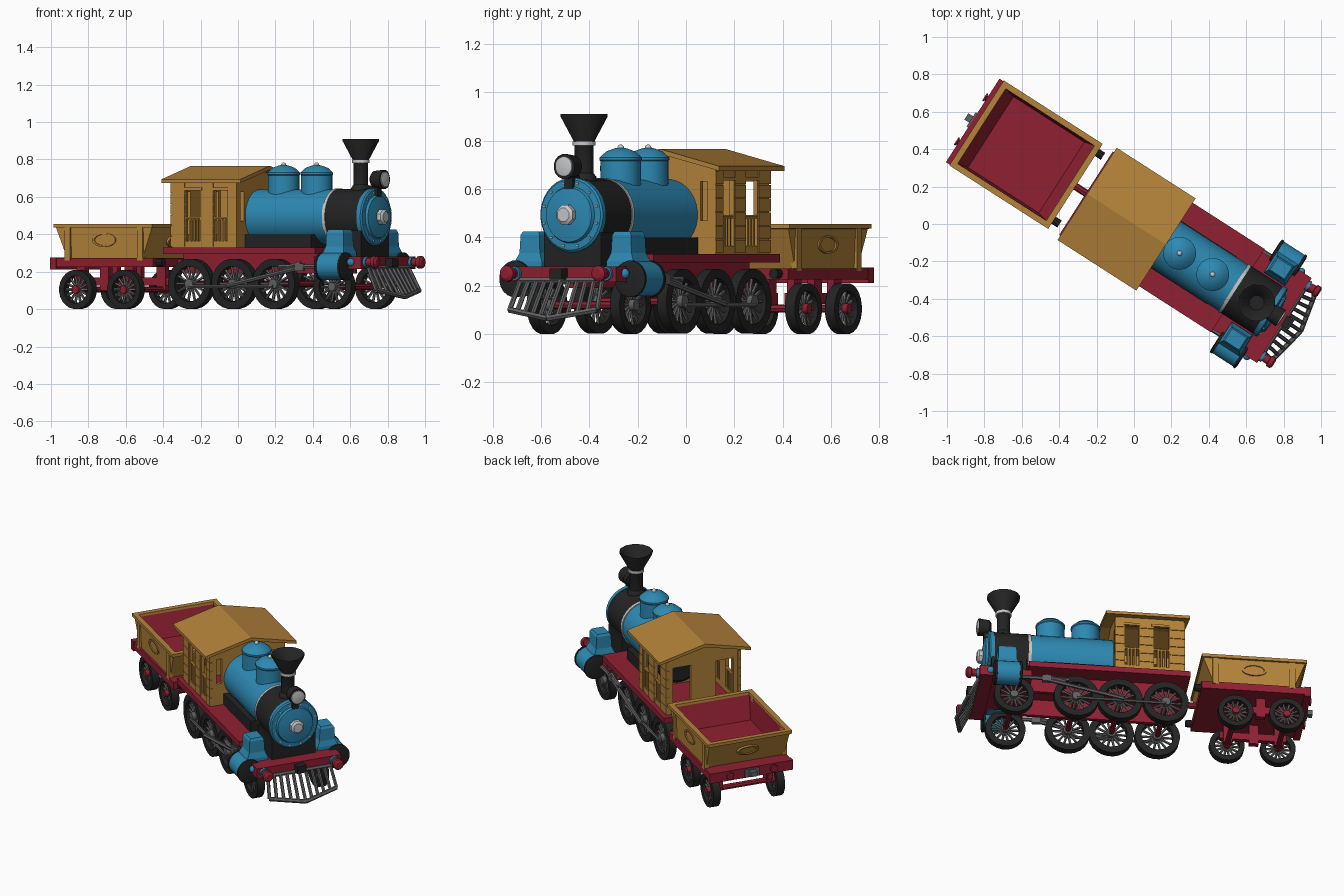
import bpy, bmesh, math
from mathutils import Vector, Matrix

if "Cube" in bpy.data.objects:
    bpy.data.objects.remove(bpy.data.objects["Cube"])

# Built along local x (forward), then turned into place
TURN = Matrix.Rotation(math.radians(-32.7), 4, 'Z')

def material(name, c):
    m = bpy.data.materials.new(name)
    m.diffuse_color = (*c, 1)
    m.use_nodes = True
    m.node_tree.nodes["Principled BSDF"].inputs["Base Color"].default_value = m.diffuse_color
    return m

BLUE = material("blue paint", (.026, .25, .45))
WOOD = material("ochre wood", (.46, .23, .043))
RED = material("dark red", (.28, .014, .032))
BLACK = material("black iron", (.017, .017, .018))
GREY = material("grey steel", (.12, .12, .123))
SILVER = material("silver", (.57, .58, .59))

def make(name, verts, faces, mat, smooth=True):
    me = bpy.data.meshes.new(name)
    bm = bmesh.new()
    vs = [bm.verts.new(v) for v in verts]
    for f in faces:
        bm.faces.new([vs[i] for i in f])
    bmesh.ops.remove_doubles(bm, verts=bm.verts, dist=1e-5)
    bmesh.ops.recalc_face_normals(bm, faces=bm.faces)
    bm.to_mesh(me)
    bm.free()
    me.materials.append(mat)
    if smooth:
        me.polygons.foreach_set("use_smooth", [True] * len(me.polygons))
        me.set_sharp_from_angle(angle=math.radians(35))
    ob = bpy.data.objects.new(name, me)
    bpy.context.collection.objects.link(ob)
    ob.matrix_world = TURN
    return ob

def loft(name, mat, *rings):
    """Stack of rectangles (z, x0, x1, y0, y1), capped at both ends."""
    v, f = [], []
    for z, a, b, c, d in rings:
        v += [(a, c, z), (b, c, z), (b, d, z), (a, d, z)]
    for k in range(len(rings) - 1):
        for i in range(4):
            j = (i + 1) % 4
            f.append((4*k + i, 4*k + j, 4*k + 4 + j, 4*k + 4 + i))
    n = len(v)
    return make(name, v, f + [(3, 2, 1, 0), (n-4, n-3, n-2, n-1)], mat, False)

def box(name, mat, x0, x1, y0, y1, z0, z1):
    return loft(name, mat, (z0, x0, x1, y0, y1), (z1, x0, x1, y0, y1))

def lathe(name, mat, prof, origin, axis, n=24, squash=1):
    """Turn (distance, radius) points about an axis through origin."""
    q = Vector(axis).to_track_quat('Z', 'Y')
    v, f = [], []
    for t, r in prof:
        for i in range(n):
            a = 2 * math.pi * (i + .5) / n
            v.append(Vector(origin) + q @ Vector((r*math.cos(a), squash*r*math.sin(a), t)))
    for k in range(len(prof) - 1):
        for i in range(n):
            j = (i + 1) % n
            f.append((k*n + i, k*n + j, k*n + n + j, k*n + n + i))
    if prof[0] != prof[-1]:
        f.append(tuple(range(n - 1, -1, -1)))
        f.append(tuple(range(len(v) - n, len(v))))
    return make(name, v, f, mat)

def bars(name, mat, segs, r, n=6):
    """One mesh of straight round bars between point pairs."""
    v, f = [], []
    for p, q in segs:
        p, q = Vector(p), Vector(q)
        rot, s = (q - p).to_track_quat('Z', 'Y'), len(v)
        for c in (p, q):
            v += [c + rot @ Vector((r*math.cos(2*math.pi*i/n), r*math.sin(2*math.pi*i/n), 0)) for i in range(n)]
        f += [(s + i, s + (i+1) % n, s + n + (i+1) % n, s + n + i) for i in range(n)]
        f += [tuple(range(s + n - 1, s - 1, -1)), tuple(range(s + n, s + 2*n))]
    return make(name, v, f, mat)

def ball(name, mat, c, r, n=12):
    return lathe(name, mat, [(-r*math.cos(math.pi*k/8), max(r*math.sin(math.pi*k/8), .001)) for k in range(9)], c, (0, 0, 1), n)

def wheel(name, x, y, r):
    w, ri = .024, r * .70
    lathe(name + "_tyre", BLACK, [(-w, r), (w, r), (w, ri), (-w, ri), (-w, r)], (x, y, r), (0, 1, 0), 24)
    bars(name + "_spokes", GREY, [((x, y, r), (x + ri*1.03*math.cos(a), y, r + ri*1.03*math.sin(a)))
         for a in [2*math.pi*k/14 for k in range(14)]], .0075, 5)
    lathe(name + "_hub", RED if x < -.4 else GREY, [(-.03, r*.2), (.03, r*.2)], (x, y, r), (0, 1, 0), 12)

# Wheels and axles
for s, side in ((-1, "right"), (1, "left")):
    for i, (x, r) in enumerate([(-.163, .135), (.112, .135), (.372, .135), (.745, .12), (-.885, .105), (-.58, .105)]):
        wheel(f"{side}_wheel_{i}", x, s * .205, r)
        if s > 0:
            bars(f"axle_{i}", RED, [((x, -.2, r), (x, .2, r))], .017, 8)

# Locomotive frame
box("running_board", RED, -.305, .66, -.265, .265, .295, .33)
box("front_platform", RED, .64, .9, -.245, .245, .225, .28)
box("front_beam", RED, .87, .955, -.27, .27, .215, .28)
box("boiler_skirt", BLACK, .14, .56, -.15, .15, .32, .40)
box("smokebox_saddle", BLACK, .66, .87, -.14, .14, .27, .42)
for s in (-1, 1):
    box("frame_rail", RED, -.25, .66, s*.14 - .012, s*.14 + .012, .19, .3)

# Boiler, smokebox and door
C = (0, 0, .493)
lathe("boiler", BLUE, [(.13, .147), (.64, .147)], C, (1, 0, 0), 32)
lathe("boiler_backhead", BLACK, [(.085, .13), (.10, .147), (.125, .147)], C, (1, 0, 0), 32)
lathe("boiler_band", SILVER, [(.63, .153), (.648, .153)], C, (1, 0, 0), 32)
lathe("smokebox", BLACK, [(.645, .15), (.86, .15)], C, (1, 0, 0), 32)
lathe("smokebox_door", BLUE, [(.85, .154), (.875, .154), (.882, .146), (.884, .118), (.898, .112), (.906, .06), (.908, .04)], C, (1, 0, 0), 32)
lathe("door_boss", SILVER, [(.90, .043), (.93, .043), (.94, .03)], C, (1, 0, 0), 8)
bars("door_rivets", SILVER, [((.87, .133*math.cos(a), .493 + .133*math.sin(a)), (.889, .133*math.cos(a), .493 + .133*math.sin(a)))
     for a in [math.pi*(k + .5)/6 for k in range(12)]], .006)

# Domes
for i, x in enumerate((.29, .50)):
    lathe(f"dome_{i}", BLUE, [(.58, .084), (.715, .084), (.72, .088), (.73, .088), (.735, .082), (.755, .06), (.768, .025), (.77, .01)], (x, 0, 0), (0, 0, 1), 24)
    ball(f"dome_knob_{i}", SILVER, (x, 0, .77), .014)

# Chimney and headlamp
lathe("chimney", BLACK, [(.60, .055), (.65, .052), (.665, .04), (.79, .04), (.9, .1), (.91, .1), (.905, .09), (.82, .04)], (.78, 0, 0), (0, 0, 1), 12)
lathe("chimney_ring", SILVER, [(.78, .048), (.797, .048)], (.78, 0, 0), (0, 0, 1), 16)
lathe("headlamp", BLACK, [(.855, .03), (.868, .046), (.925, .052), (.932, .052)], (0, 0, .693), (1, 0, 0), 16)
lathe("headlamp_lens", SILVER, [(.925, .043), (.938, .041), (.942, .02)], (0, 0, .693), (1, 0, 0), 16)
box("headlamp_bracket", BLACK, .845, .9, -.02, .02, .60, .66)

# Cab walls with window gaps
for s in (-1, 1):
    def slab(name, x0, x1, w0, w1, z0, z1):
        box(name, WOOD, x0, x1, min(s*w0, s*w1), max(s*w0, s*w1), z0, z1)
    for i, (a, b) in enumerate([(-.27, -.18), (-.09, 0), (.085, .14)]):
        slab(f"cab_side_post_{i}", a, b, .215, .235, .33, .69)
    slab("cab_side_sill", -.27, .14, .215, .235, .33, .365)
    slab("cab_side_lintel", -.27, .14, .215, .235, .64, .69)
    yc = s * .225
    for a in (-.18, 0):
        bars("window_balusters", WOOD, [((a + .0875*k/4, yc, .36), (a + .0875*k/4, yc, .485)) for k in (1, 2, 3)]
             + [((a, yc, .485), (a + .09, yc, .485))], .009)
        slab("window_top_rail", a - .015, a + .105, .225, .243, .635, .65)
    for k in range(6):  # horizontal boards
        z = .335 + k * .057
        for a, b in ((-.274, -.185), (-.085, -.005), (.09, .144)):
            slab("cab_board", a, b, .22, .241, z, z + .054)
    for x in (-.27, .12):
        slab("cab_end_post", x, x + .02, .195, .235, .33, .69)
    slab("cab_back_low_panel", -.27, -.25, .07, .2, .33, .40)
    slab("cab_front_low_panel", .12, .14, .13, .2, .33, .47)
box("cab_back_panel", WOOD, -.27, -.25, -.08, .08, .33, .69)
box("cab_back_lintel", WOOD, -.27, -.25, -.235, .235, .63, .69)
box("cab_front_lintel", WOOD, .12, .14, -.235, .235, .63, .69)
box("cab_front_panel", WOOD, .12, .14, -.16, .16, .33, .69)

# Gabled roof and gable ends
def prism(name, prof, x0, x1):
    n = len(prof)
    v = [(x, y, z) for x in (x0, x1) for y, z in prof]
    f = [(i, (i+1) % n, n + (i+1) % n, n + i) for i in range(n)]
    make(name, v, f + [tuple(range(n)), tuple(range(2*n - 1, n - 1, -1))], WOOD, False)
prism("cab_roof", [(-.293, .675), (0, .745), (.293, .675), (.293, .694), (0, .766), (-.293, .694)], -.298, .203)
for x in (-.27, .12):
    prism("cab_gable", [(-.235, .68), (.235, .68), (.235, .689), (0, .75), (-.235, .689)], x, x + .02)

# Cylinders, steam chests and rods
for s, side in ((-1, "right"), (1, "left")):
    y = s * .283
    lathe(side + "_cylinder", BLUE, [(.72, .072), (.86, .072)], (0, y, .228), (1, 0, 0), 20)
    for a in (.708, .855):
        lathe(side + "_cylinder_cap", BLACK, [(a, .062), (a + .004, .076), (a + .016, .076), (a + .02, .06)], (0, y, .228), (1, 0, 0), 20)
    rect = lambda z, dx, dy: (z, .79 - dx, .79 + dx, s*.225 - dy, s*.225 + dy)
    loft(side + "_steam_chest", BLUE, rect(.22, .068, .07), rect(.30, .066, .066), rect(.335, .056, .05), rect(.41, .054, .046), rect(.425, .046, .038))
    yr = s * .25
    bars(side + "_rods", GREY, [((.71, yr, .228), (.42, yr, .228)), ((.56, yr, .222), (.09, yr, .125)),
                                ((.56, yr, .245), (.44, yr, .215))], .012)
    bars(side + "_coupling_rod", GREY, [((-.163, s*.236, .12), (.372, s*.236, .12))], .009)
    box(side + "_crosshead", GREY, .53, .58, yr - .012, yr + .012, .205, .245)
    # Front buffers and side lamps
    bars("buffer_base", BLUE, [((.95, s*.225, .25), (.97, s*.225, .25))], .03, 12)
    lathe("front_buffer", RED, [(.965, .022), (1.0, .024), (1.003, .033), (1.025, .033), (1.034, .02)], (0, s*.225, .25), (1, 0, 0), 14)
    ball("side_lamp", BLUE, (.89, s*.268, .25), .022)

# Cowcatcher
top = lambda t: Vector((.955, .2*t, .222))
low = lambda t: Vector((1.06 - .045*abs(t), .215*t, .065 + .035*abs(t)))
ts = [-1 + 2*k/10 for k in range(11)]
bars("cowcatcher_bars", GREY, [(top(t), low(t)) for t in ts], .0105)
bars("cowcatcher_rails", GREY, [(top(-1), top(1)), (low(-1), low(0)), (low(0), low(1))], .013)
box("front_coupler", BLACK, .95, 1.0, -.03, .03, .225, .27)

# Tender frame and running gear
box("tender_frame", RED, -1.02, -.372, -.262, .262, .225, .272)
box("tender_rear_beam", RED, -1.025, -.985, -.265, .265, .212, .275)
for s in (-1, 1):
    box("tender_side_rail", RED, -.93, -.53, s*.16 - .015, s*.16 + .015, .125, .17)
    for x in (-.885, -.735, -.58):
        box("tender_hanger", RED, x - .028, x + .028, s*.16 - .018, s*.16 + .018, .10, .23)
    bars("tender_front_buffer", BLACK, [((-.375, s*.215, .25), (-.335, s*.215, .25))], .022, 10)
    lathe("tender_rear_buffer", RED, [(1.02, .016), (1.03, .017), (1.032, .025), (1.04, .023)], (0, s*.14, .245), (-1, 0, 0), 12)
bars("tender_drawbar", RED, [((-.4, 0, .25), (-.28, 0, .25))], .02, 8)
box("rear_coupler_plate", GREY, -1.035, -1.02, -.045, .045, .218, .27)
box("rear_coupler", GREY, -1.065, -1.03, -.02, .02, .23, .26)

# Tender body: flared tub with red lining
tub = loft("tender_body", WOOD, (.272, -.925, -.445, -.25, .25), (.435, -.99, -.382, -.258, .258), (.436, -1.0, -.372, -.27, .27),
           (.456, -1.0, -.372, -.27, .27), (.456, -.968, -.404, -.238, .238), (.44, -.966, -.406, -.238, .238), (.30, -.91, -.46, -.225, .225))
tub.data.materials.append(RED)
for p in tub.data.polygons:  # lining faces point up or towards the middle
    inward = p.normal.dot(Vector((-.686, 0, p.center.z)) - p.center) > .05
    if p.center.z < .445 and (inward or p.normal.z > .9) and abs(p.center.y) < .24:
        p.material_index = 1
for s in (-1, 1):
    for x in (-.915, -.455):
        box("tender_stake", WOOD, x - .018, x + .018, s*.25 - .014, s*.25 + .014, .26, .44)
    lathe("tender_oval", WOOD, [(0, .075), (.012, .075), (.012, .06), (.006, .058)], (-.686, s*.25, .37), (0, s, 0), 20, .5)
for e in (-1, 1):
    lathe("tender_end_oval", WOOD, [(0, .07), (.012, .07), (.012, .055), (.006, .053)], (-.686 + e*.277, 0, .365), (e, 0, -.4), 20, .5)
